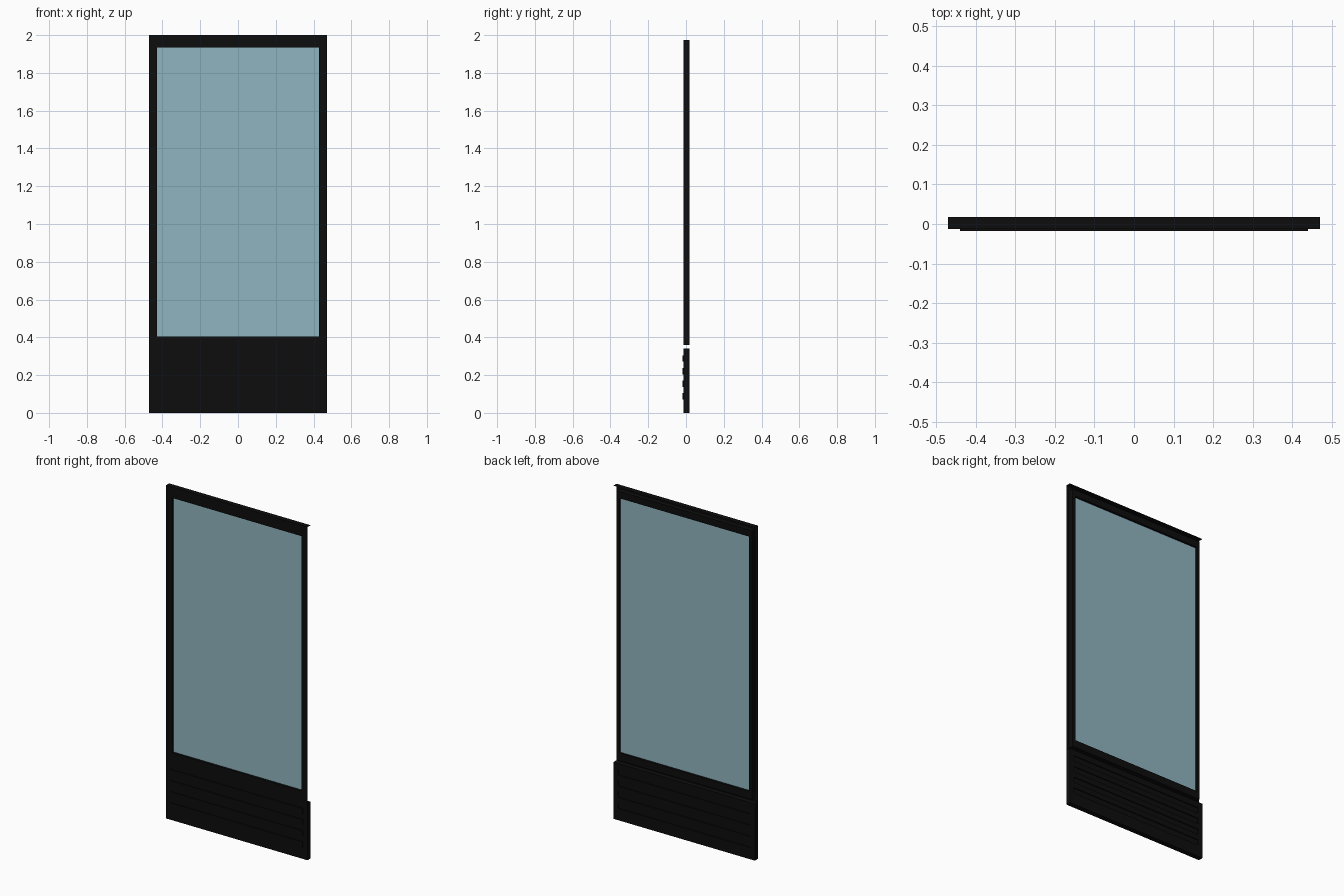
import bpy, bmesh
from mathutils import Vector

if "Cube" in bpy.data.objects:
    bpy.data.objects.remove(bpy.data.objects["Cube"])

HW, TOP = 0.47, 2.0            # half width, height
FRONT, BACK = -0.012, 0.018    # frame depth
PANEL_TOP, RELIEF = 0.34, 0.006


def material(name, color):
    m = bpy.data.materials.new(name)
    m.diffuse_color = color
    m.use_nodes = True
    m.node_tree.nodes["Principled BSDF"].inputs["Base Color"].default_value = m.diffuse_color
    return m


black = material("black_metal", (0.004, 0.004, 0.004, 1))
tint = material("tinted_glass", (0.28, 0.46, 0.53, 0.6))


def finish(name, bm, mat, recalc=True):
    if recalc:
        bmesh.ops.recalc_face_normals(bm, faces=bm.faces)
    me = bpy.data.meshes.new(name)
    bm.to_mesh(me)
    bm.free()
    me.materials.append(mat)
    ob = bpy.data.objects.new(name, me)
    bpy.context.collection.objects.link(ob)
    return ob


def box(lo, hi):
    bm = bmesh.new()
    bmesh.ops.create_cube(bm, size=1)
    lo, hi = Vector(lo), Vector(hi)
    for v in bm.verts:
        v.co = Vector((lo[i] + (v.co[i] + 0.5) * (hi[i] - lo[i]) for i in range(3)))
    return bm


# Window frame: front flange, opening, back and recessed outer wall as one loft
loops = [  # half width, bottom, top, depth
    (HW, PANEL_TOP, TOP, FRONT),
    (0.43, 0.405, 1.935, FRONT),
    (0.43, 0.405, 1.935, BACK),
    (0.45, 0.36, 1.975, BACK),
    (0.45, 0.36, 1.975, FRONT),
]
bm = bmesh.new()
rings = [[bm.verts.new(p) for p in ((-w, y, a), (w, y, a), (w, y, b), (-w, y, b))]
         for w, a, b, y in loops]
for r, s in zip(rings, rings[1:]):
    for i in range(4):
        j = (i + 1) % 4
        bm.faces.new((r[i], r[j], s[j], s[i]))
finish("window_frame", bm, black, recalc=False)

# Thin cap sheet along the top edge
bm = bmesh.new()
bm.faces.new([bm.verts.new(p) for p in ((-HW, FRONT, TOP), (HW, FRONT, TOP),
                                        (HW, BACK, TOP), (-HW, BACK, TOP))])
finish("top_cap", bm, black, recalc=False)

# Glass pane
finish("glass_pane", box((-0.43, 0.001, 0.405), (0.43, 0.005, 1.935)), tint)

# Kick panel with four pressed ribs: raised in front, grooved behind
bm = box((-HW, FRONT, 0), (HW, BACK, PANEL_TOP))
ribs = [(0.07 + 0.067 * i, 0.104 + 0.067 * i) for i in range(4)]
cuts = [((x, 0, 0), (1, 0, 0)) for x in (-0.44, 0.44)]
cuts += [((0, 0, z), (0, 0, 1)) for rib in ribs for z in rib]
for co, no in cuts:
    bmesh.ops.bisect_plane(bm, geom=bm.verts[:] + bm.edges[:] + bm.faces[:],
                           plane_co=co, plane_no=no)


def in_rib(f):
    c = f.calc_center_median()
    return (abs(f.normal.y) > 0.9 and abs(c.x) < 0.44
            and any(a < c.z < b for a, b in ribs))


bm.normal_update()
res = bmesh.ops.extrude_face_region(bm, geom=[f for f in bm.faces if in_rib(f)])
old = [f for f in bm.faces if in_rib(f) and f not in res["geom"]]
bmesh.ops.translate(bm, vec=(0, -RELIEF, 0),
                    verts=[g for g in res["geom"] if isinstance(g, bmesh.types.BMVert)])
bmesh.ops.delete(bm, geom=old, context="FACES_ONLY")
finish("kick_panel", bm, black)
